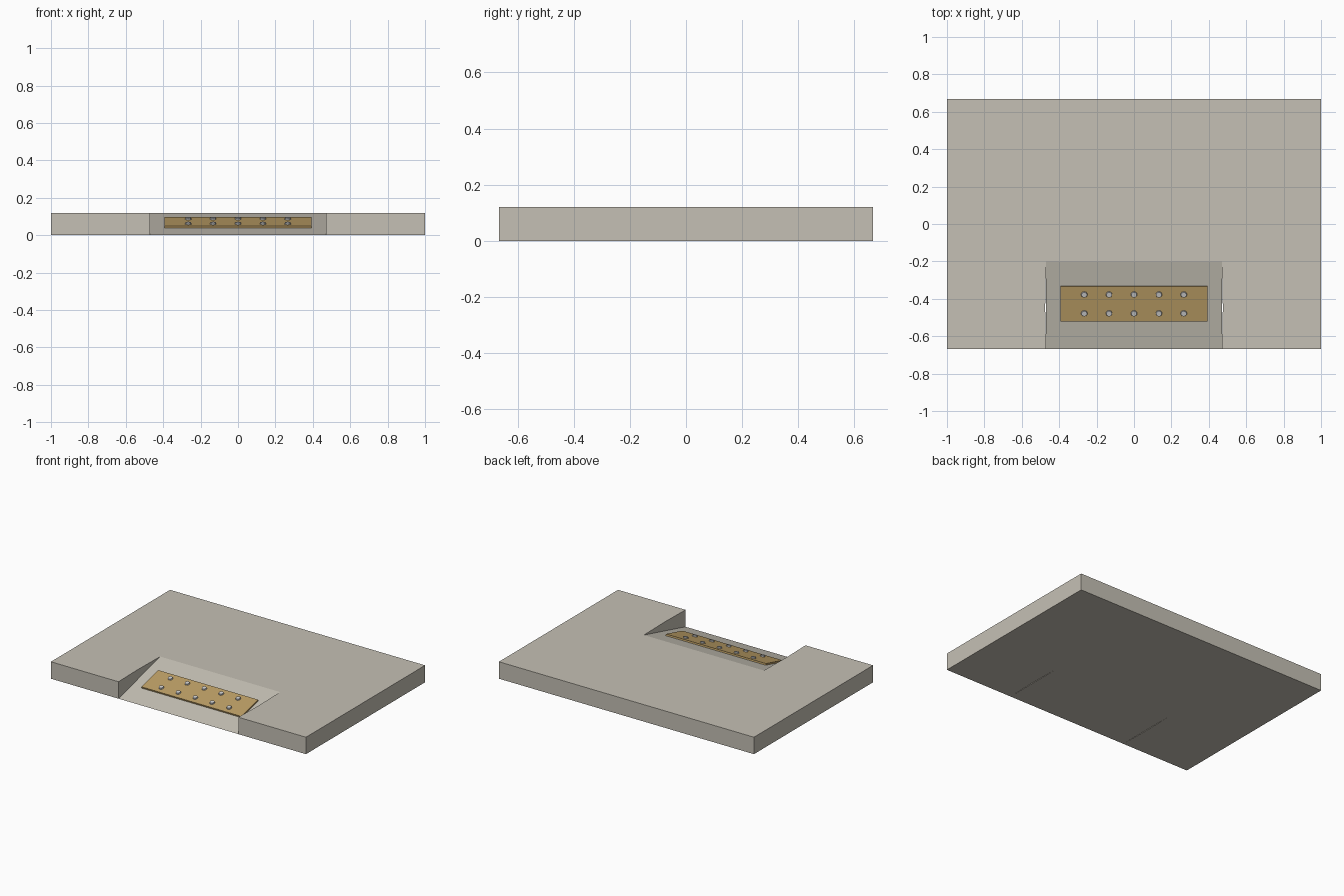
import bpy, bmesh, math
from mathutils import Matrix, Vector

if "Cube" in bpy.data.objects:
    bpy.data.objects.remove(bpy.data.objects["Cube"])

H, FRONT, RAMP_TOP = 0.12, -0.667, -0.2
TILT = math.atan2(H, RAMP_TOP - FRONT)


def material(name, rgb):
    m = bpy.data.materials.new(name)
    m.diffuse_color = (*rgb, 1)
    m.use_nodes = True
    m.node_tree.nodes["Principled BSDF"].inputs["Base Color"].default_value = m.diffuse_color
    return m


concrete = material("concrete", (0.56, 0.53, 0.46))
ochre = material("ochre", (0.50, 0.34, 0.13))
steel = material("steel", (0.62, 0.62, 0.60))


def finish(name, bm, mat):
    bmesh.ops.recalc_face_normals(bm, faces=bm.faces)
    me = bpy.data.meshes.new(name)
    bm.to_mesh(me)
    bm.free()
    me.materials.append(mat)
    ob = bpy.data.objects.new(name, me)
    bpy.context.collection.objects.link(ob)
    return ob


def prism(name, points, vec, mat):
    bm = bmesh.new()
    face = bm.faces.new([bm.verts.new(p) for p in points])
    ext = bmesh.ops.extrude_face_region(bm, geom=[face], use_keep_orig=True)
    moved = [g for g in ext["geom"] if isinstance(g, bmesh.types.BMVert)]
    bmesh.ops.translate(bm, verts=moved, vec=vec)
    return finish(name, bm, mat)


# Pavement slab with a notch whose cheeks bow out very slightly
half = [(1, -FRONT), (1, FRONT), (0.47, FRONT), (0.475, -0.45), (0.47, RAMP_TOP)]
outline = half + [(-x, y) for x, y in reversed(half)]
prism("pavement_slab", [(x, y, 0) for x, y in outline], (0, 0, H), concrete)

# Sloped ramp filling the notch
prism("ramp", [(-0.47, FRONT, 0), (-0.47, RAMP_TOP, 0), (-0.47, RAMP_TOP, H)],
      (0.94, 0, 0), concrete)

# Frame lying on the ramp surface, centred on the tactile pad
pad_y = -0.425
pad_z = (pad_y - FRONT) * math.tan(TILT)
slope = Matrix.Translation((0, pad_y, pad_z)) @ Matrix.Rotation(TILT, 4, "X")

# Tactile pad
bm = bmesh.new()
bmesh.ops.create_cube(bm, size=1, matrix=slope @ Matrix.Translation((0, 0, 0.004))
                      @ Matrix.Diagonal((0.784, 0.192, 0.014, 1)))
finish("tactile_pad", bm, ochre)

# Two rows of five studs
for row, v in enumerate((-0.052, 0.052)):
    for col in range(5):
        bm = bmesh.new()
        pos = Vector(((col - 2) * 0.133, v, 0.014))
        bmesh.ops.create_cone(bm, cap_ends=True, segments=10, radius1=0.018,
                              radius2=0.015, depth=0.012,
                              matrix=slope @ Matrix.Translation(pos))
        finish(f"stud_{row + 1}_{col + 1}", bm, steel)
